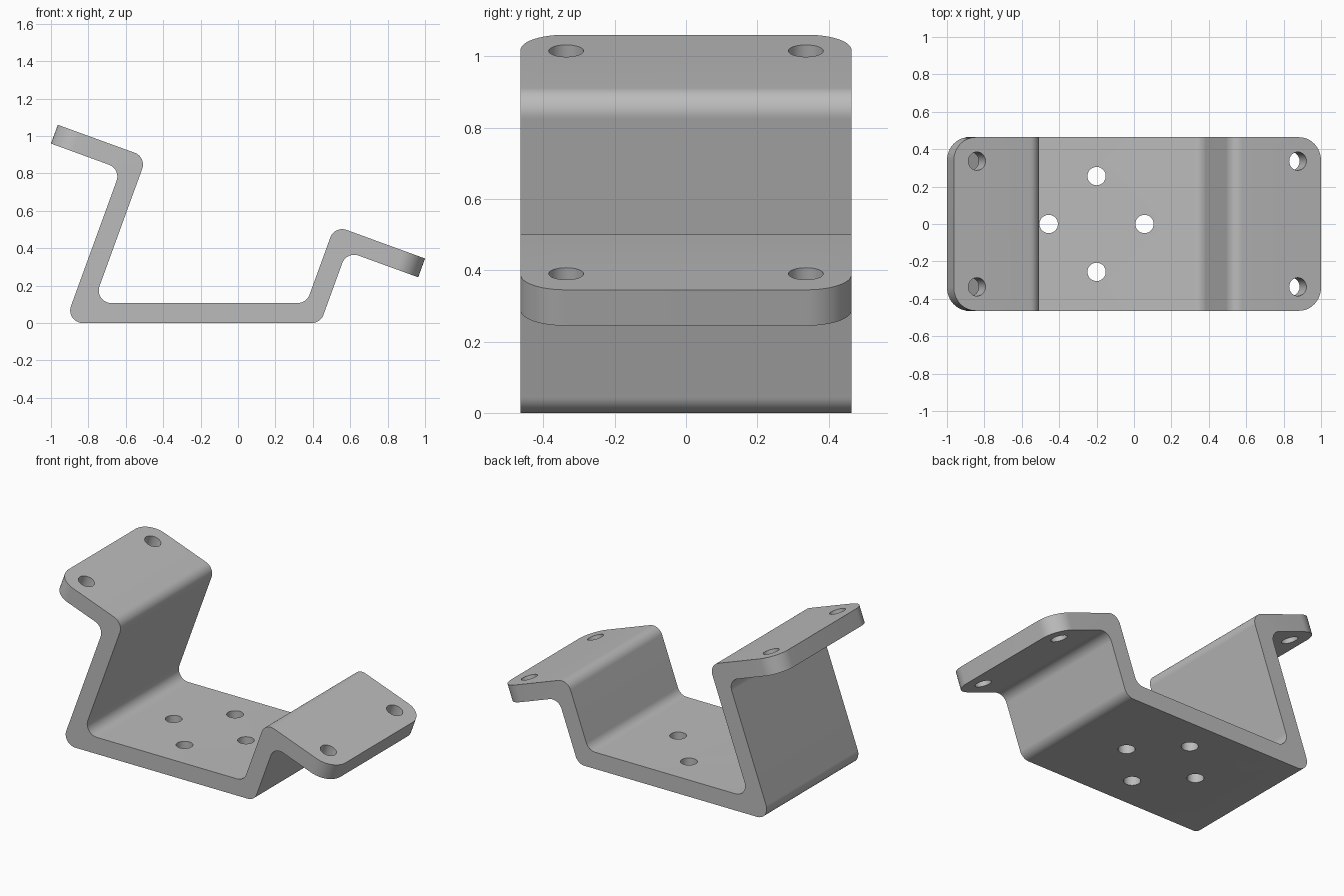
import bpy
import bmesh
import math
from mathutils import Vector, Matrix

if "Cube" in bpy.data.objects:
    bpy.data.objects.remove(bpy.data.objects["Cube"], do_unlink=True)

TILT = math.radians(20)
THICK = 0.107
HALF = 0.464
BEND = 0.067
CORNER = 0.125
HOLE = 0.049
along = Vector((math.cos(TILT), -math.sin(TILT)))   # down the flange slope
up = Vector((math.sin(TILT), math.cos(TILT)))       # up the leg slope
flat = Vector((1, 0))

# One flat metal colour
metal = bpy.data.materials.new("grey_metal")
metal.use_nodes = True
grey = (0.5, 0.5, 0.5, 1)
metal.diffuse_color = grey
metal.node_tree.nodes["Principled BSDF"].inputs["Base Color"].default_value = grey


def meet(p, d, q, e):
    """Crossing of two lines given by point and direction."""
    r = q - p
    return p + d * ((r.x * e.y - r.y * e.x) / (d.x * e.y - d.y * e.x))


def fillet(a, b, c, radius, steps=10):
    """Arc of points that rounds the corner b between a and c."""
    u, v = (a - b).normalized(), (c - b).normalized()
    half = u.angle(v) / 2
    centre = b + (u + v).normalized() * radius / math.sin(half)
    start = b + u * radius / math.tan(half) - centre
    end = b + v * radius / math.tan(half) - centre
    sweep = end.angle_signed(start)
    return [centre + Matrix.Rotation(sweep * i / steps, 2) @ start for i in range(steps + 1)]


# Bent strip profile: upper side, then lower side
tip_l, tip_r = Vector((-0.9635, 1.06)), Vector((1.0, 0.345))
leg_l, leg_r = Vector((-0.926, 0)), Vector((0.441, 0))
shift = flat * (THICK / math.cos(TILT))
floor = Vector((0, THICK))
base = Vector((0, 0))
under_l, under_r = tip_l - up * THICK, tip_r - up * THICK
corners = [
    under_l, tip_l,
    meet(tip_l, along, leg_l + shift, up),
    meet(floor, flat, leg_l + shift, up),
    meet(floor, flat, leg_r - shift, up),
    meet(tip_r, along, leg_r - shift, up),
    tip_r, under_r,
    meet(under_r, along, leg_r, up),
    meet(base, flat, leg_r, up),
    meet(base, flat, leg_l, up),
    meet(under_l, along, leg_l, up),
]
tips = (tip_l, under_l, tip_r, under_r)
outline = []
for i, p in enumerate(corners):
    if p in tips:
        outline.append(p)
    else:
        outline += fillet(corners[i - 1], p, corners[(i + 1) % len(corners)], BEND)

# Extrude the profile across the width
bm = bmesh.new()
face = bm.faces.new([bm.verts.new((p.x, -HALF, p.y)) for p in outline])
grown = bmesh.ops.extrude_face_region(bm, geom=[face])["geom"]
bmesh.ops.translate(bm, vec=(0, 2 * HALF, 0),
                    verts=[g for g in grown if isinstance(g, bmesh.types.BMVert)])
bmesh.ops.recalc_face_normals(bm, faces=bm.faces)

# Round the four outer corners of the flanges


def is_tip(v):
    return any((Vector((v.co.x, v.co.z)) - t).length < 1e-4 for t in tips)


ends = [e for e in bm.edges if all(is_tip(v) for v in e.verts)
        and abs(e.verts[0].co.y - e.verts[1].co.y) < 1e-4]
bmesh.ops.bevel(bm, geom=ends, offset=CORNER, segments=12, profile=0.5, affect='EDGES')
mesh = bpy.data.meshes.new("bent_bracket")
bm.to_mesh(mesh)
bm.free()
mesh.materials.append(metal)
bracket = bpy.data.objects.new("bent_bracket", mesh)
bpy.context.collection.objects.link(bracket)

# Bolt holes: two per flange, four in a diamond on the base
holes = []
for tip, sign in ((tip_l, 1), (tip_r, -1)):
    spot = tip + along * (sign * 0.132) - up * THICK / 2
    holes += [(spot.x, y, spot.y, TILT) for y in (-0.336, 0.336)]
for k in range(4):
    a = k * math.pi / 2
    holes.append((-0.2 + 0.256 * math.cos(a), 0.256 * math.sin(a), THICK / 2, 0))
bm = bmesh.new()
for x, y, z, tilt in holes:
    bmesh.ops.create_cone(bm, cap_ends=True, segments=32, radius1=HOLE, radius2=HOLE,
                          depth=THICK * 2,
                          matrix=Matrix.Translation((x, y, z)) @ Matrix.Rotation(tilt, 4, 'Y'))
cut_mesh = bpy.data.meshes.new("hole_cutters")
bm.to_mesh(cut_mesh)
bm.free()
cut_mesh.materials.append(metal)
cutter = bpy.data.objects.new("hole_cutters", cut_mesh)
bpy.context.collection.objects.link(cutter)
cutter.hide_render = True

bpy.ops.object.select_all(action='DESELECT')
bpy.context.view_layer.objects.active = bracket
bracket.select_set(True)
cut = bracket.modifiers.new("bolt_holes", 'BOOLEAN')
cut.operation = 'DIFFERENCE'
cut.solver = 'EXACT'
cut.object = cutter
bpy.ops.object.modifier_apply(modifier=cut.name)
bpy.data.objects.remove(cutter, do_unlink=True)
bpy.ops.object.shade_smooth_by_angle(angle=math.radians(30))
